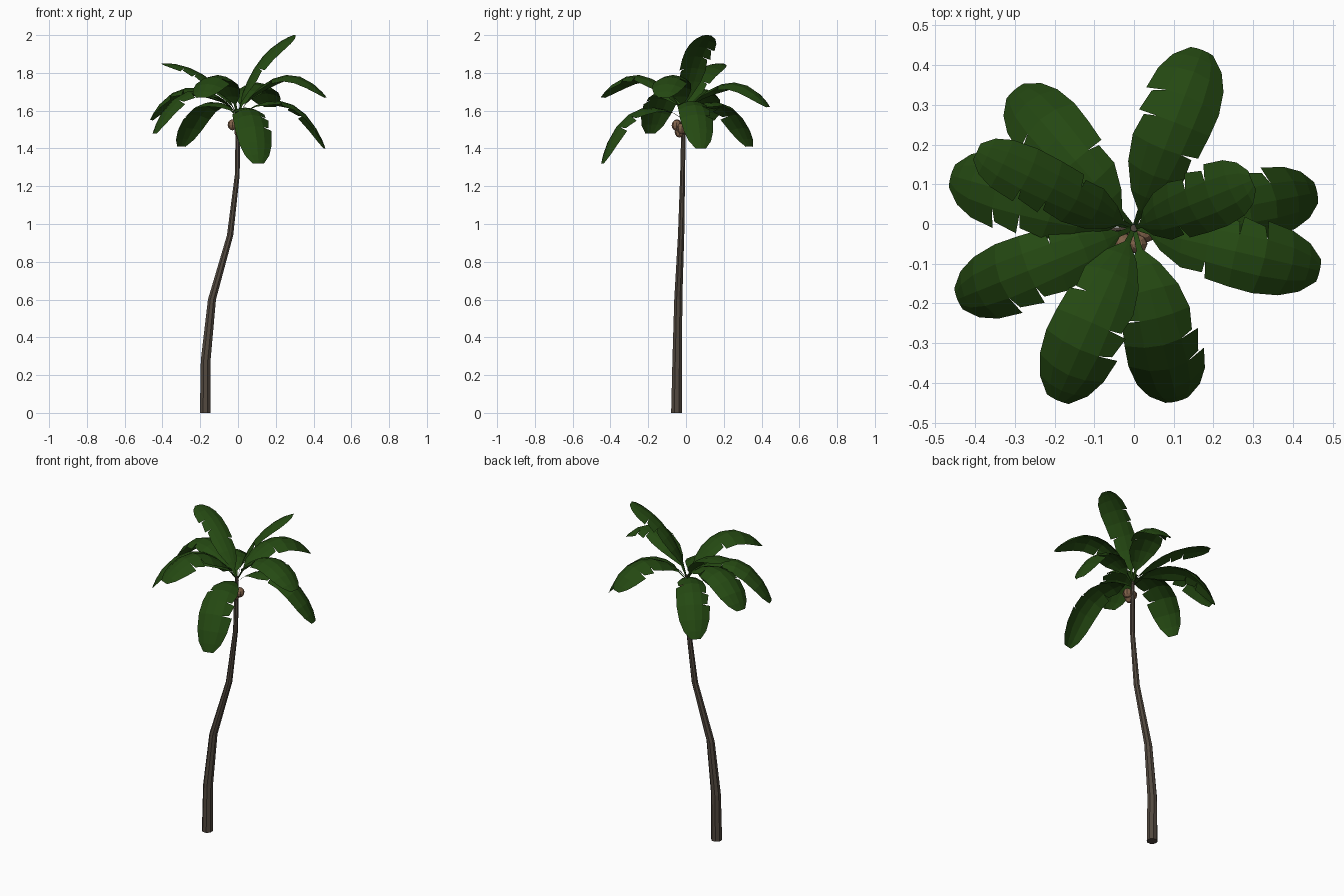
import bpy, bmesh, math
from mathutils import Vector

if "Cube" in bpy.data.objects:
    bpy.data.objects.remove(bpy.data.objects["Cube"])


def material(name, rgb):
    m = bpy.data.materials.new(name)
    m.diffuse_color = (*rgb, 1)
    m.use_nodes = True
    m.node_tree.nodes["Principled BSDF"].inputs["Base Color"].default_value = m.diffuse_color
    return m


BARK = material("bark brown", (0.085, 0.066, 0.05))
GREEN = material("leaf green", (0.018, 0.066, 0.006))
NUT = material("coconut brown", (0.22, 0.125, 0.07))


def finish(bm, name, mat):
    mesh = bpy.data.meshes.new(name)
    bm.to_mesh(mesh)
    bm.free()
    mesh.materials.append(mat)
    ob = bpy.data.objects.new(name, mesh)
    bpy.context.collection.objects.link(ob)
    return ob


# Trunk: eight-sided tapered rings along a leaning path (x, y, z, radius)
PATH = [(-0.173, -0.05, 0, 0.031), (-0.171, -0.046, 0.28, 0.028),
        (-0.138, -0.041, 0.6, 0.023), (-0.042, -0.026, 0.94, 0.018),
        (-0.004, -0.018, 1.26, 0.014), (-0.001, -0.014, 1.48, 0.013),
        (0, -0.01, 1.59, 0.009)]
SIDES = 8
bm = bmesh.new()
rings = [[bm.verts.new((x + r * math.cos(math.tau * (i + 0.5) / SIDES),
                        y + r * math.sin(math.tau * (i + 0.5) / SIDES), z))
          for i in range(SIDES)] for x, y, z, r in PATH]
for a, b in zip(rings, rings[1:]):
    for i in range(SIDES):
        j = (i + 1) % SIDES
        bm.faces.new((a[i], a[j], b[j], b[i]))
bm.faces.new(rings[0][::-1])
bm.faces.new(rings[-1])
finish(bm, "trunk", BARK)

# Leaf outline: (position along the spine, half width)
OUTLINE = [(0, 0.005), (0.12, 0.008), (0.2, 0.042), (0.32, 0.074), (0.46, 0.088),
           (0.6, 0.095), (0.74, 0.098), (0.87, 0.088), (0.95, 0.066), (1, 0.03)]
# Torn edges: (side, row index)
TEARS = {(1, 5), (1, 6), (-1, 4)}


def leaf(name, azimuth, width, spine):
    """Arched leaf; spine is four Bezier points of (distance out, height)."""
    p = [Vector(q) for q in spine]
    out = Vector((math.cos(math.radians(azimuth)), math.sin(math.radians(azimuth)), 0))
    side = Vector((-out.y, out.x, 0))
    up = Vector((0, 0, 1))

    def point(t, across):
        s = 1 - t
        c = s**3 * p[0] + 3 * s * s * t * p[1] + 3 * s * t * t * p[2] + t**3 * p[3]
        d = (s * s * (p[1] - p[0]) + 2 * s * t * (p[2] - p[1]) + t * t * (p[3] - p[2])).normalized()
        normal = up * d.x - out * d.y
        sag = 4.2 * across * across
        return Vector((0, -0.01, 0)) + out * c.x + up * c.y + side * across - normal * sag

    bm = bmesh.new()
    rows = [{k: bm.verts.new(point(t, w * width * k / 2)) for k in (-2, -1, 0, 1, 2)}
            for t, w in OUTLINE]
    for n in range(len(rows) - 1):
        a, b = rows[n], rows[n + 1]
        for k in (-2, -1, 0, 1):
            lo, hi = a[k], a[k + 1]
            corners = [a[k], b[k], b[k + 1], a[k + 1]]
            s = 1 if k > 0 else -1
            # a tear pulls the outer corner back and inward
            if k in (-2, 1) and (s, n + 1) in TEARS:
                t, w = OUTLINE[n + 1]
                v = bm.verts.new(point(t - 0.015, s * w * width * 0.84))
                corners[2 if s > 0 else 1] = v
            bm.faces.new(corners)
    bmesh.ops.recalc_face_normals(bm, faces=bm.faces)
    if sum(f.normal.z for f in bm.faces) < 0:
        bmesh.ops.reverse_faces(bm, faces=bm.faces)
    finish(bm, name, GREEN)


# Crown of leaves: azimuth, width factor, spine
LEAVES = [
    (69, 1.0, [(0, 1.57), (0.12, 1.75), (0.34, 1.84), (0.48, 1.62)]),
    (131, 0.95, [(0, 1.56), (0.14, 1.69), (0.36, 1.70), (0.46, 1.41)]),
    (164, 1.0, [(0, 1.57), (0.10, 1.73), (0.36, 1.82), (0.48, 1.55)]),
    (154, 0.75, [(0, 1.57), (0.08, 1.72), (0.25, 1.86), (0.44, 1.85)]),
    (202, 0.95, [(0, 1.57), (0.10, 1.72), (0.36, 1.82), (0.48, 1.48)]),
    (246, 1.0, [(0, 1.57), (0.10, 1.76), (0.30, 1.90), (0.475, 1.67)]),
    (284, 1.0, [(0, 1.55), (0.15, 1.67), (0.38, 1.65), (0.45, 1.32)]),
    (347, 0.95, [(0, 1.57), (0.10, 1.76), (0.30, 1.90), (0.48, 1.67)]),
    (11, 0.9, [(0, 1.56), (0.14, 1.70), (0.36, 1.71), (0.47, 1.40)]),
    (22, 0.85, [(0, 1.57), (0.04, 1.78), (0.16, 1.95), (0.32, 2.0)]),
]
for i, (azimuth, width, spine) in enumerate(LEAVES):
    leaf(f"leaf_{i + 1}", azimuth, width, spine)

# Coconuts hanging at the front under the crown
NUTS = [(-0.029, -0.047, 1.525), (0.008, -0.05, 1.522),
        (0.006, -0.034, 1.487), (0.028, -0.022, 1.505)]
for i, c in enumerate(NUTS):
    bm = bmesh.new()
    bmesh.ops.create_uvsphere(bm, u_segments=8, v_segments=6, radius=0.026)
    for v in bm.verts:
        v.co = Vector((v.co.x, v.co.y, v.co.z * 1.12)) + Vector(c)
    finish(bm, f"coconut_{i + 1}", NUT)
